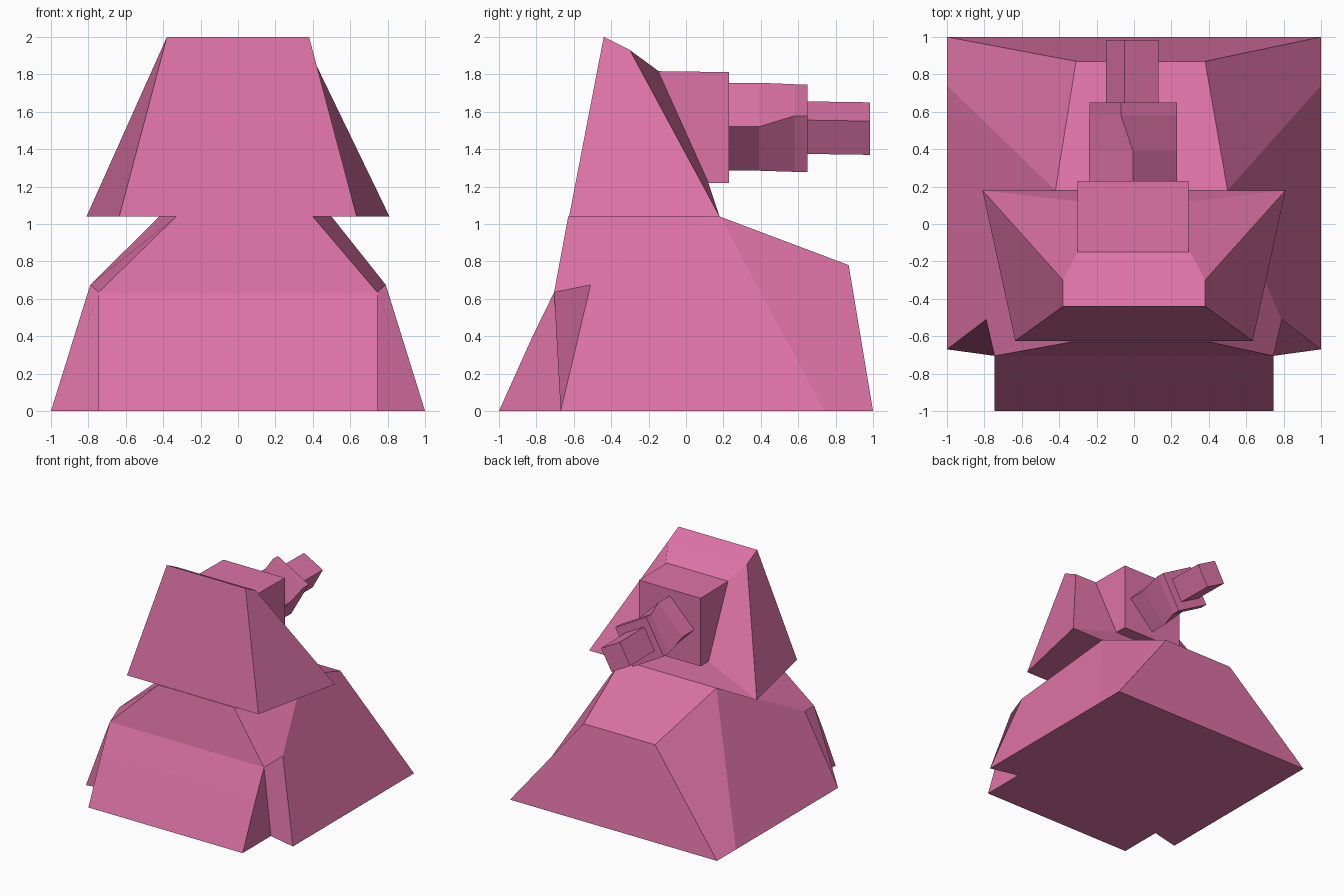
import bpy, bmesh
from math import cos, sin, pi, radians

if "Cube" in bpy.data.objects:
    bpy.data.objects.remove(bpy.data.objects["Cube"])

pink = bpy.data.materials.new("pink")
pink.diffuse_color = (0.72, 0.17, 0.38, 1)
pink.use_nodes = True
pink.node_tree.nodes["Principled BSDF"].inputs["Base Color"].default_value = pink.diffuse_color


def finish(name, bm):
    bmesh.ops.recalc_face_normals(bm, faces=bm.faces)
    me = bpy.data.meshes.new(name)
    bm.to_mesh(me)
    bm.free()
    me.materials.append(pink)
    ob = bpy.data.objects.new(name, me)
    bpy.context.collection.objects.link(ob)
    return ob


def two_sided(name, pts, sides, strip, base=None):
    """pts: (right x, left x, y, z). Side faces go on both flanks,
    the strip bridges right to left, base closes the underside."""
    bm = bmesh.new()
    R = [bm.verts.new((r, y, z)) for r, l, y, z in pts]
    L = [bm.verts.new((l, y, z)) for r, l, y, z in pts]
    for f in sides:
        bm.faces.new([R[i] for i in f])
        bm.faces.new([L[i] for i in reversed(f)])
    for a, b in zip(strip, strip[1:]):
        bm.faces.new((R[a], R[b], L[b], L[a]))
    if base:
        bm.faces.new([R[i] for i in base] + [L[i] for i in reversed(base)])
    return finish(name, bm)


def bar(name, rings):
    """Four-sided bar along y; rings: (y, centre x, centre z, radius, twist)."""
    bm = bmesh.new()
    loops = []
    for y, cx, cz, r, deg in rings:
        loops.append([bm.verts.new((cx + r * cos(radians(deg) + k * pi / 2), y,
                                    cz + r * sin(radians(deg) + k * pi / 2)))
                      for k in range(4)])
    for a, b in zip(loops, loops[1:]):
        for k in range(4):
            n = (k + 1) % 4
            bm.faces.new((a[k], a[n], b[n], b[k]))
    bm.faces.new(loops[0])
    bm.faces.new(loops[-1])
    return finish(name, bm)


# Lower body: front block, side notches, sloped rear deck
two_sided("lower_body", [
    (.745, -.745, -1, 0),        # 0 block foot
    (.745, -.745, -.82, .40),    # 1 block front bend
    (.745, -.745, -.705, .635),  # 2 block top
    (.40, -.33, -.63, 1.04),     # 3 neck front
    (.50, -.42, .18, 1.04),      # 4 neck rear
    (.38, -.31, .87, .78),       # 5 deck rear
    (1, -1, 1, 0),               # 6 rear foot
    (1, -1, -.67, 0),            # 7 front foot
    (.745, -.745, -.61, 0),      # 8 notch foot
    (.79, -.79, -.51, .675),     # 9 shoulder
    (1, -1, .74, 0),             # 10 side foot
], sides=[(0, 8, 2, 1), (8, 7, 9, 2), (2, 9, 4, 3), (7, 10, 4, 9), (10, 6, 5, 4)],
    strip=[0, 1, 2, 3, 4, 5, 6], base=[6, 10, 7, 8, 0])

# Upper housing with overhanging flared base
two_sided("upper_housing", [
    (.635, -.635, -.625, 1.04),
    (.38, -.38, -.44, 2),
    (.38, -.38, -.30, 1.93),
    (.30, -.30, -.15, 1.82),
    (.30, -.30, .12, 1.22),
    (.81, -.81, .18, 1.04),
], sides=[(0, 1, 2, 5), (2, 3, 4, 5)], strip=[0, 1, 2, 3, 4, 5, 0])

# Stepped rear barrel: square mount, twisted middle, thin tip
bar("barrel_mount", [(-.155, -.005, 1.52, .42, 45), (.23, -.005, 1.515, .42, 45)])
bar("barrel_middle", [(.23, -.005, 1.52, .235, 0), (.39, -.005, 1.52, .235, 0),
                      (.58, -.005, 1.513, .243, 15.5), (.65, -.005, 1.512, .243, 15.5)])
bar("barrel_tip", [(.65, -.01, 1.515, .146, 16), (.985, -.01, 1.51, .146, 16)])
